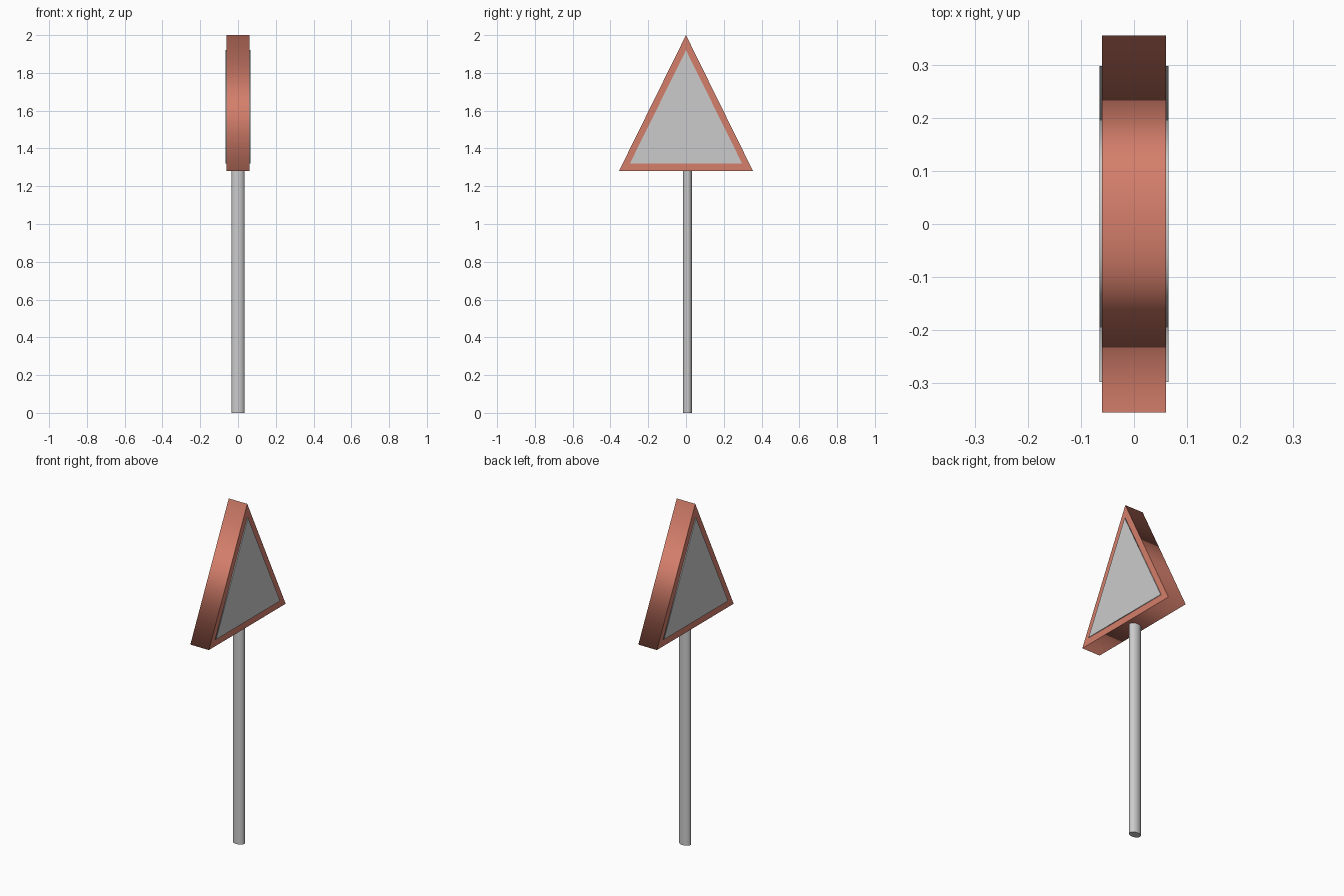
import bpy, bmesh, math

if "Cube" in bpy.data.objects:
    bpy.data.objects.remove(bpy.data.objects["Cube"])

red = bpy.data.materials.new("frame_red")
red.diffuse_color = (0.66, 0.21, 0.147, 1)
red.use_nodes = True
red.node_tree.nodes["Principled BSDF"].inputs["Base Color"].default_value = red.diffuse_color


def triangle_block(name, half_x, half_y, z0, z1, mat=None):
    """Triangular prism along x: flat end faces, softly shaded rim."""
    bm = bmesh.new()
    base = [bm.verts.new((-half_x, y, z))
            for y, z in ((-half_y, z0), (half_y, z0), (0, z1))]
    cap = bm.faces.new(base)
    ext = bmesh.ops.extrude_face_region(bm, geom=[cap], use_keep_orig=True)
    bmesh.ops.translate(bm, vec=(2 * half_x, 0, 0),
                        verts=[v for v in ext["geom"] if isinstance(v, bmesh.types.BMVert)])
    bmesh.ops.recalc_face_normals(bm, faces=bm.faces)
    for f in bm.faces:
        f.smooth = len(f.verts) == 4
        if len(f.verts) == 3:
            for e in f.edges:
                e.smooth = False
    mesh = bpy.data.meshes.new(name)
    bm.to_mesh(mesh)
    bm.free()
    if mat:
        mesh.materials.append(mat)
    obj = bpy.data.objects.new(name, mesh)
    bpy.context.collection.objects.link(obj)
    return obj


# Red warning frame and the grey panel standing slightly proud on both faces
triangle_block("sign_frame", 0.06, 0.355, 1.28, 2.0, red)
triangle_block("sign_panel", 0.065, 0.297, 1.32, 1.92)

# Oval post, set slightly back from the centre
bpy.ops.mesh.primitive_cylinder_add(vertices=24, radius=1, depth=1.285,
                                    location=(0, 0.008, 0.6425))
post = bpy.context.object
post.name = "post"
post.scale = (0.035, 0.025, 1)
bpy.ops.object.transform_apply(location=False, rotation=False, scale=True)
bpy.ops.object.shade_smooth_by_angle(angle=math.radians(40))
